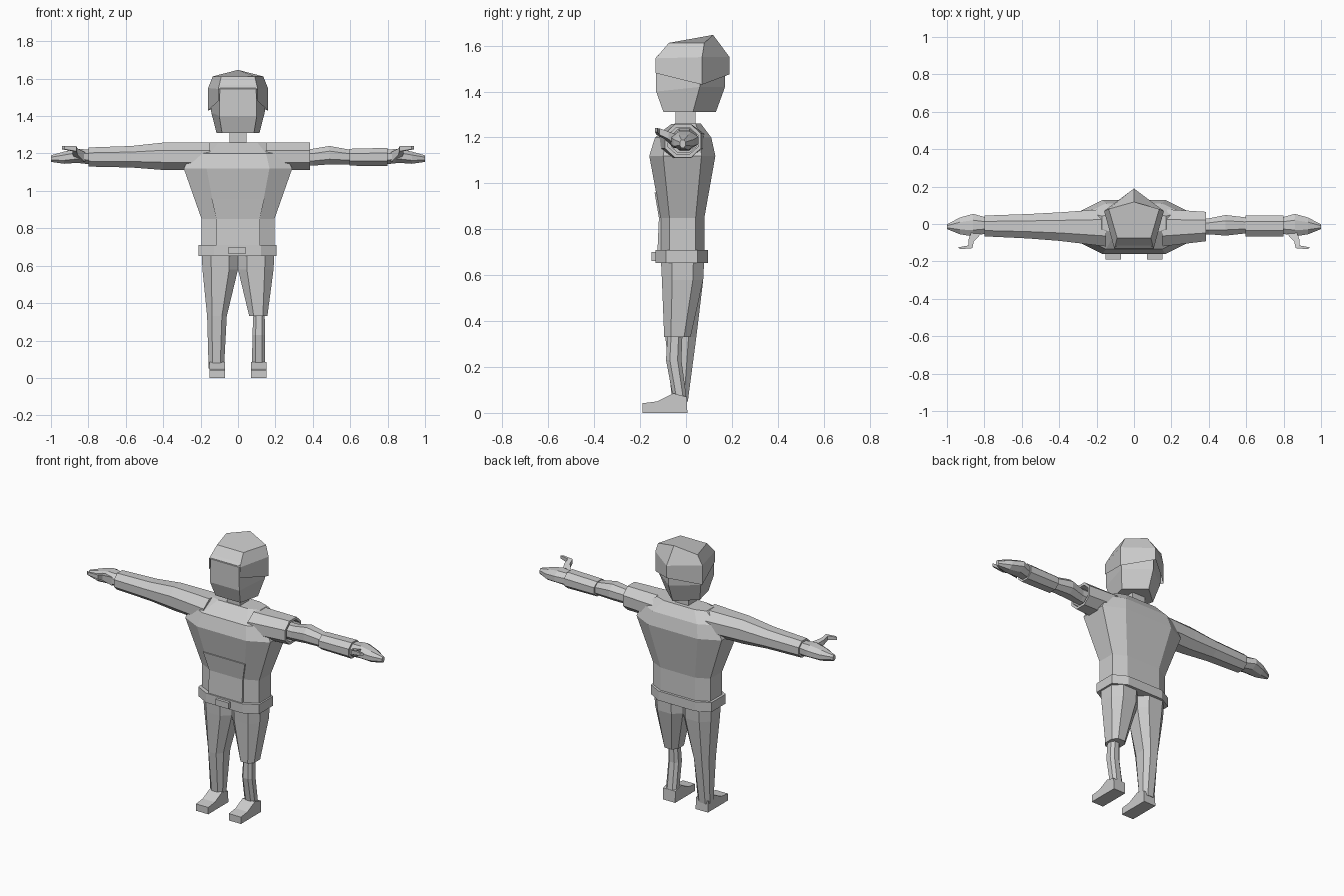
import bpy, bmesh

grey = bpy.data.materials.new("plain grey")
grey.diffuse_color = (0.6, 0.6, 0.6, 1)


def finish(name, bm):
    bmesh.ops.remove_doubles(bm, verts=bm.verts, dist=0.0005)
    bmesh.ops.recalc_face_normals(bm, faces=bm.faces)
    me = bpy.data.meshes.new(name)
    bm.to_mesh(me)
    bm.free()
    me.materials.append(grey)
    ob = bpy.data.objects.new(name, me)
    bpy.context.collection.objects.link(ob)
    return ob


def loft(name, rings, caps=(True, True)):
    """Skin a list of closed rings of points."""
    bm = bmesh.new()
    vs = [[bm.verts.new(p) for p in r] for r in rings]
    n = len(vs[0])
    for a, b in zip(vs, vs[1:]):
        for i in range(n):
            j = (i + 1) % n
            bm.faces.new((a[i], a[j], b[j], b[i]))
    if caps[0]:
        bm.faces.new(vs[0])
    if caps[1]:
        bm.faces.new(vs[-1])
    return finish(name, bm)


def oct2(a0, a1, b0, b1, c=0.28):
    """Chamfered rectangle in two axes."""
    ca, cb = (a1 - a0) * c, (b1 - b0) * c
    return [(a0 + ca, b0), (a1 - ca, b0), (a1, b0 + cb), (a1, b1 - cb),
            (a1 - ca, b1), (a0 + ca, b1), (a0, b1 - cb), (a0, b0 + cb)]


def zring(z, x0, x1, y0, y1, c=0.25):
    return [(a, b, z) for a, b in oct2(x0, x1, y0, y1, c)]


def xring(x, y0, y1, z0, z1, c=0.28):
    return [(x, a, b) for a, b in oct2(y0, y1, z0, z1, c)]


def box(name, x0, x1, y0, y1, z0, z1):
    return loft(name, [[(x0, y0, z), (x1, y0, z), (x1, y1, z), (x0, y1, z)]
                       for z in (z0, z1)])


# Shirt body
loft("shirt_body", [
    zring(0.66, -0.195, 0.195, -0.11, 0.08, 0.2),
    zring(0.85, -0.195, 0.195, -0.11, 0.08, 0.2),
    zring(1.12, -0.29, 0.29, -0.16, 0.128, 0.21),
    zring(1.20, -0.25, 0.25, -0.135, 0.11, 0.2),
    zring(1.26, -0.17, 0.17, -0.05, 0.065, 0.2)])

# Front pouch following the belly
loft("front_pouch", [[(-w, y, z), (w, y, z), (w, y + 0.02, z), (-w, y + 0.02, z)]
                     for w, y, z in ((0.115, -0.125, 0.69), (0.115, -0.118, 0.85),
                                     (0.142, -0.137, 0.96))])

# Sleeves: one long, one short and hollow at the cuff
loft("long_sleeve", [
    xring(-0.15, -0.12, 0.08, 1.11, 1.258),
    xring(-0.40, -0.09, 0.062, 1.112, 1.258),
    xring(-0.57, -0.077, 0.053, 1.125, 1.24),
    xring(-0.80, -0.066, 0.045, 1.13, 1.232)])
loft("short_sleeve", [
    xring(0.15, -0.12, 0.08, 1.11, 1.258),
    xring(0.385, -0.092, 0.065, 1.112, 1.258),
    xring(0.385, -0.078, 0.052, 1.127, 1.243),
    xring(0.30, -0.078, 0.052, 1.127, 1.243)])

# Bare arm and wristband
loft("bare_arm", [
    xring(0.30, -0.055, 0.03, 1.135, 1.225),
    xring(0.40, -0.055, 0.03, 1.135, 1.225),
    xring(0.49, -0.062, 0.048, 1.142, 1.24),
    xring(0.60, -0.05, 0.035, 1.142, 1.22)])
loft("wristband", [
    xring(0.595, -0.066, 0.045, 1.135, 1.225),
    xring(0.80, -0.066, 0.045, 1.132, 1.23)])

# Hands with thumbs
for s, side in ((-1, "left"), (1, "right")):
    loft(side + "_hand", [
        xring(s * 0.79, -0.05, 0.035, 1.142, 1.22),
        xring(s * 0.86, -0.066, 0.054, 1.15, 1.225),
        xring(s * 0.93, -0.055, 0.035, 1.145, 1.21),
        xring(s * 1.00, -0.027, -0.002, 1.155, 1.19)])
    path = [(0.84, -0.04, 1.19, 0.035), (0.87, -0.085, 1.215, 0.022),
            (0.875, -0.122, 1.23, 0.018), (0.935, -0.130, 1.235, 0.012)]
    loft(side + "_thumb", [
        [(s * (x - w * 0.6), y - w * 0.4, z - w), (s * (x + w * 0.6), y + w * 0.4, z - w),
         (s * (x + w * 0.6), y + w * 0.4, z + w * 0.5), (s * (x - w * 0.6), y - w * 0.4, z + w * 0.5)]
        for x, y, z, w in path])

# Belt and buckle
loft("belt", [zring(z, -0.21, 0.205, -0.132, 0.095, 0.2) for z in (0.652, 0.71)])
box("belt_buckle", -0.05, 0.04, -0.15, -0.12, 0.662, 0.70)

# Trouser legs, one full length and one cut at the knee
loft("long_trouser_leg", [
    zring(0.68, -0.195, 0, -0.11, 0.08),
    zring(0.58, -0.19, 0, -0.105, 0.075),
    zring(0.33, -0.165, -0.06, -0.09, 0.045),
    zring(0.05, -0.157, -0.075, -0.06, 0.008)])
loft("short_trouser_leg", [
    zring(0.68, 0, 0.195, -0.11, 0.08),
    zring(0.58, 0, 0.19, -0.105, 0.075),
    zring(0.33, 0.06, 0.157, -0.095, 0.02)])

# Bare shin
loft("bare_shin", [
    zring(0.36, 0.083, 0.142, -0.08, -0.015),
    zring(0.23, 0.077, 0.145, -0.087, -0.02),
    zring(0.06, 0.075, 0.145, -0.055, 0.003)])

# Shoes
for s, side in ((-1, "left"), (1, "right")):
    prof = [(-0.19, 0), (-0.19, 0.042), (-0.125, 0.05), (-0.055, 0.085),
            (0.003, 0.07), (0.006, 0)]
    loft(side + "_shoe", [[(s * x, y, z) for y, z in prof] for x in (0.07, 0.153)])

# Neck
box("neck", -0.045, 0.045, -0.045, 0.042, 1.22, 1.34)


def penta(front, side, back):
    """Five-sided ring: two front points, two side points, one at the back."""
    (fx, fy, fz), (sx, sy, sz), (by, bz) = front, side, back
    return [(-fx, fy, fz), (fx, fy, fz), (sx, sy, sz), (0, by, bz), (-sx, sy, sz)]


# Head
loft("head", [
    penta((0.085, -0.098, 1.31), (0.115, 0.03, 1.31), (0.13, 1.31)),
    penta((0.10, -0.13, 1.40), (0.143, 0.06, 1.42), (0.17, 1.42)),
    penta((0.097, -0.13, 1.55), (0.148, 0.065, 1.54), (0.17, 1.54)),
    penta((0.085, -0.075, 1.605), (0.12, 0.065, 1.60), (0.11, 1.62))])

# Hair cap: open below, with the face side cut away
hair = [penta((0.105, -0.132, 1.48), (0.16, 0.07, 1.43), (0.19, 1.475)),
        penta((0.105, -0.132, 1.545), (0.16, 0.07, 1.55), (0.19, 1.55)),
        penta((0.09, -0.075, 1.612), (0.135, 0.08, 1.612), (0.118, 1.647))]
cap = loft("hair", hair, (False, True))
bm = bmesh.new()
bm.from_mesh(cap.data)
bmesh.ops.delete(bm, geom=[f for f in bm.faces if f.normal.y < -0.9], context='FACES')
bm.to_mesh(cap.data)
bm.free()
